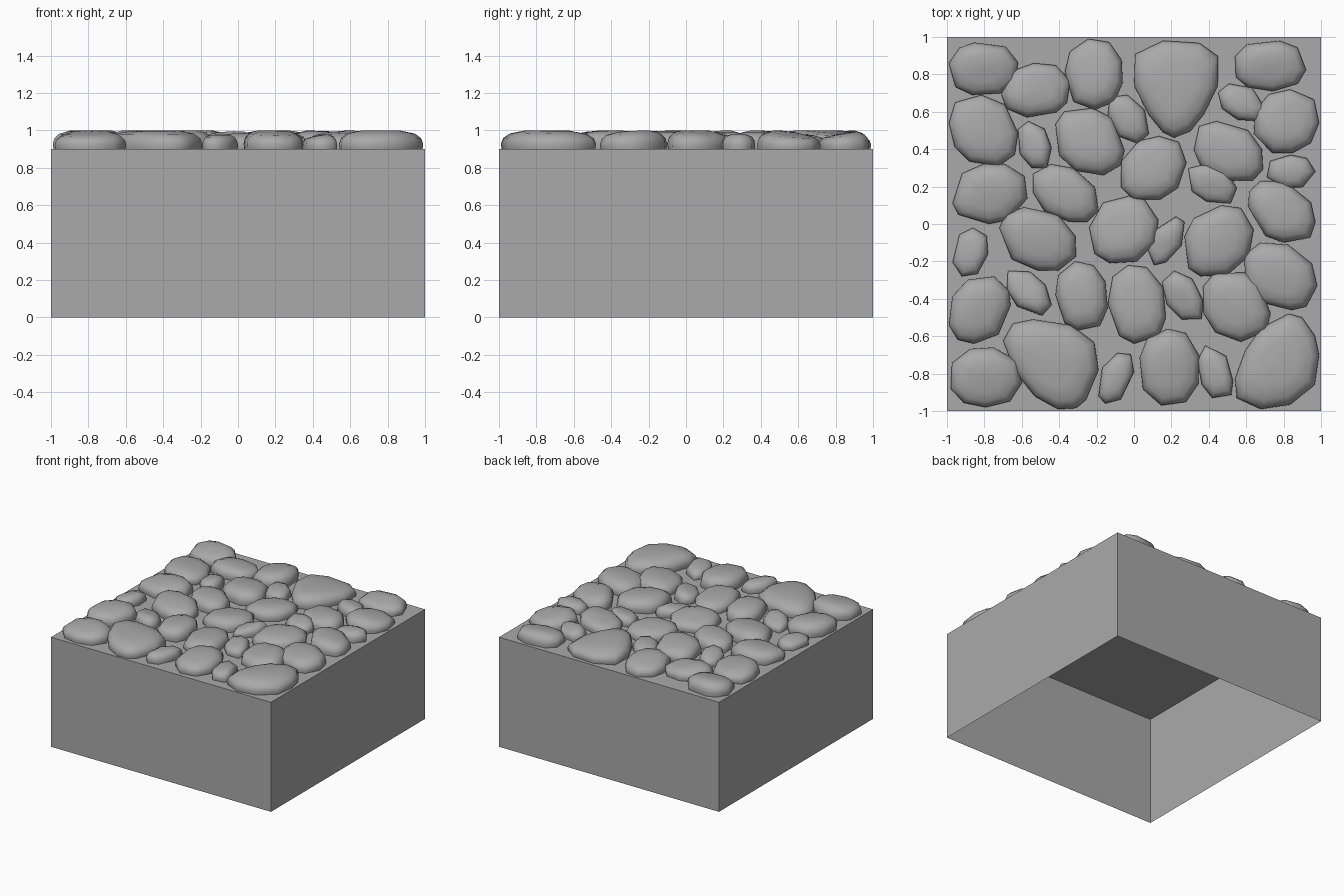
import bpy, bmesh, math, random

if "Cube" in bpy.data.objects:
    bpy.data.objects.remove(bpy.data.objects["Cube"])
random.seed(4)

grey = bpy.data.materials.new("stone grey")
grey.diffuse_color = (0.4, 0.4, 0.4, 1)
grey.use_nodes = True
grey.node_tree.nodes["Principled BSDF"].inputs["Base Color"].default_value = grey.diffuse_color


def finish(bm, name, smooth):
    me = bpy.data.meshes.new(name)
    bmesh.ops.recalc_face_normals(bm, faces=bm.faces)
    for f in bm.faces:
        f.smooth = smooth
    bm.to_mesh(me)
    bm.free()
    me.materials.append(grey)
    ob = bpy.data.objects.new(name, me)
    bpy.context.collection.objects.link(ob)
    return ob


# Block: hollow box, open underneath
bm = bmesh.new()
bmesh.ops.create_cube(bm, size=2)
for v in bm.verts:
    v.co.z = 0.9 if v.co.z > 0 else 0
bm.faces.ensure_lookup_table()
bmesh.ops.delete(bm, geom=[f for f in bm.faces if f.calc_center_median().z < 0.01],
                 context='FACES_ONLY')
finish(bm, "block", False)


def span(vals):
    """Rescale values so they run exactly from -1 to 1."""
    lo, hi = min(vals), max(vals)
    return [2 * (v - lo) / (hi - lo) - 1 for v in vals]


def outline(n, tilt, taper):
    """Irregular rounded polygon; tilt leans it diagonally, taper narrows one end."""
    phi, start = math.asin(tilt), random.random()
    us, vs = [], []
    for i in range(n):
        a = 2 * math.pi * (i + start + random.uniform(-0.2, 0.2)) / n
        c, s = math.cos(a), math.sin(a + phi)
        u = math.copysign(abs(c) ** 0.88, c)
        v = math.copysign(abs(s) ** 0.88, s)
        us.append(u * (1 + taper * v))
        vs.append(v)
    return list(zip(span(us), span(vs)))


def cobble(name, x0, x1, y0, y1, tilt, top, n, taper=0):
    cx, cy, rx, ry = (x0 + x1) / 2, (y0 + y1) / 2, (x1 - x0) / 2, (y1 - y0) / 2
    h = top - 0.9
    pts = outline(n, tilt, taper)
    sx, sy = random.uniform(-0.012, 0.012), random.uniform(-0.012, 0.012)
    bm = bmesh.new()
    rings = []
    # steep sides rounding over into a nearly flat crown
    for scale, z in ((0.98, 0), (1, 0.28), (0.95, 0.58), (0.81, 0.82), (0.5, 0.97)):
        ring = []
        for u, v in pts:
            lean = (sx * u + sy * v) * z
            zz = min(1.0, 0.9 + h * z + lean)
            ring.append(bm.verts.new((cx + rx * u * scale, cy + ry * v * scale, zz)))
        rings.append(ring)
    for lo, hi in zip(rings, rings[1:]):
        for i in range(n):
            j = (i + 1) % n
            bm.faces.new((lo[i], lo[j], hi[j], hi[i]))
    tip = bm.verts.new((cx, cy, top))
    for i in range(n):
        bm.faces.new((rings[-1][i], rings[-1][(i + 1) % n], tip))
    finish(bm, name, True)


# Cobbles by size: x range, y range, diagonal lean (and taper)
large = [
    (0.0, 0.45, 0.46, 0.98, 0.0, 0.45),
    (-0.70, -0.19, -0.99, -0.51, -0.3, 0.3),
    (0.54, 0.99, -0.99, -0.48, 0.3, -0.25),
]
medium = [
    (-0.99, -0.62, 0.69, 0.97, 0.0), (-0.71, -0.34, 0.57, 0.86, 0.1),
    (-0.37, -0.06, 0.61, 0.99, 0.0), (0.54, 0.92, 0.71, 0.98, 0.0),
    (0.64, 0.99, 0.38, 0.72, 0.1), (0.32, 0.69, 0.23, 0.55, -0.3),
    (-0.99, -0.62, 0.31, 0.69, -0.2), (-0.42, -0.05, 0.26, 0.62, -0.2),
    (-0.07, 0.28, 0.13, 0.47, 0.2), (0.61, 0.97, -0.10, 0.23, -0.3),
    (-0.97, -0.57, 0.0, 0.32, 0.1), (-0.54, -0.19, 0.01, 0.32, -0.35),
    (-0.72, -0.31, -0.25, 0.09, -0.25), (-0.24, 0.13, -0.21, 0.15, 0.1),
    (0.27, 0.64, -0.28, 0.10, 0.2), (-0.99, -0.66, -0.64, -0.28, 0.2),
    (-0.42, -0.14, -0.57, -0.20, -0.1), (-0.14, 0.17, -0.64, -0.22, -0.1),
    (0.37, 0.73, -0.63, -0.26, -0.2), (0.59, 0.98, -0.46, -0.10, -0.25),
    (-0.98, -0.60, -0.98, -0.66, 0.0), (0.03, 0.35, -0.97, -0.56, 0.0),
]
small = [
    (0.45, 0.71, 0.55, 0.75, -0.35), (0.71, 0.97, 0.19, 0.37, 0.0),
    (-0.62, -0.44, 0.30, 0.55, -0.3), (-0.14, 0.08, 0.43, 0.69, -0.4),
    (0.29, 0.55, 0.11, 0.32, -0.4), (0.07, 0.27, -0.22, 0.04, 0.5),
    (-0.97, -0.78, -0.28, -0.02, 0.2), (-0.68, -0.44, -0.49, -0.25, -0.5),
    (0.15, 0.37, -0.51, -0.25, -0.45), (-0.19, 0.0, -0.96, -0.69, 0.4),
    (0.34, 0.53, -0.93, -0.65, -0.35),
]
for k, (x0, x1, y0, y1, lean, taper) in enumerate(large):
    cobble(f"large_cobble_{k + 1}", x0, x1, y0, y1, lean, 1.0, 11, taper)
for k, box in enumerate(medium):
    cobble(f"medium_cobble_{k + 1}", *box, random.uniform(0.98, 1.0), 9)
for k, box in enumerate(small):
    cobble(f"small_cobble_{k + 1}", *box, random.uniform(0.965, 0.98), 7)
